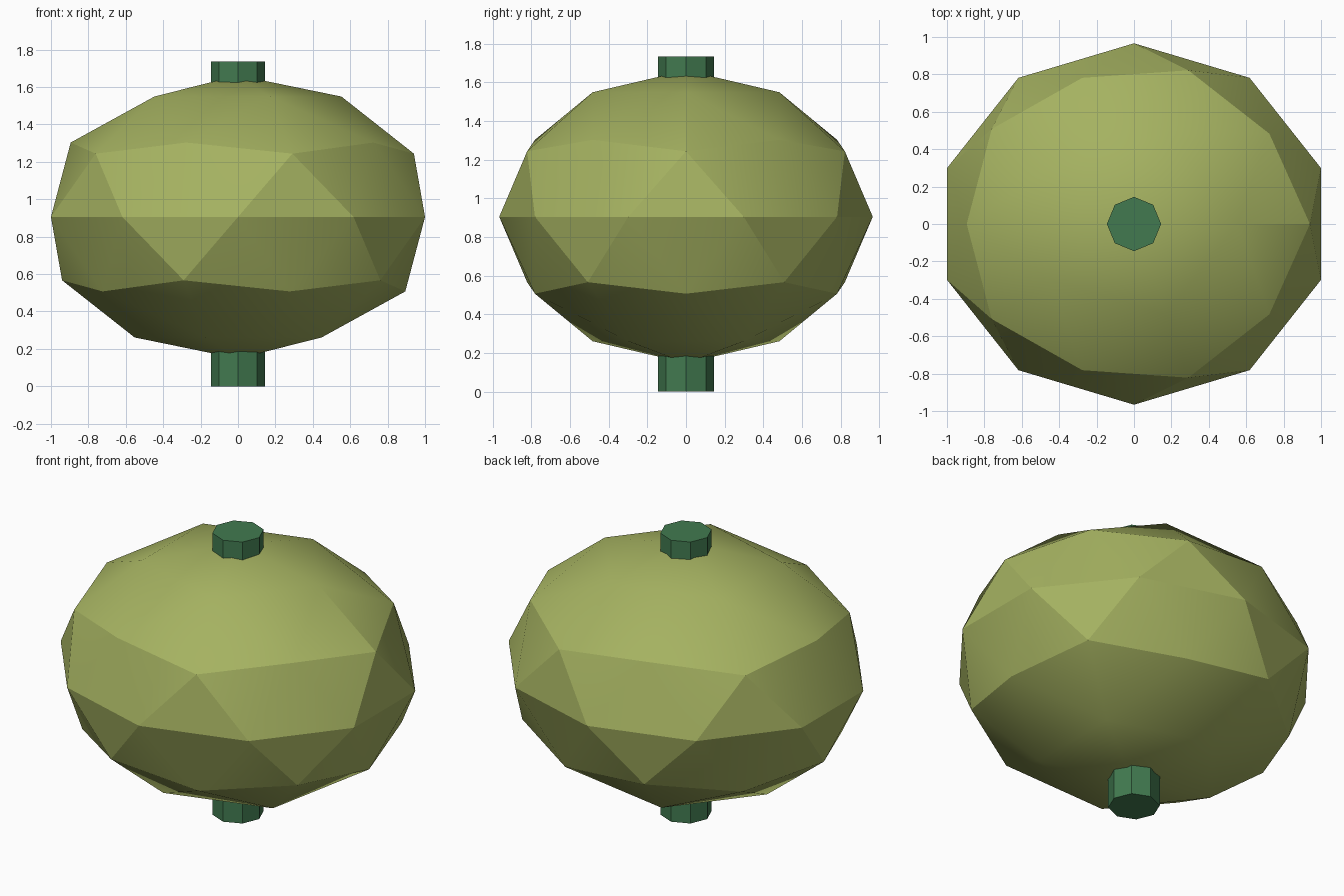
import bpy
from math import radians

cube = bpy.data.objects.get("Cube")
if cube:
    bpy.data.objects.remove(cube, do_unlink=True)


def make_material(name, rgb):
    mat = bpy.data.materials.new(name)
    mat.use_nodes = True
    color = (*rgb, 1.0)
    mat.diffuse_color = color
    mat.node_tree.nodes["Principled BSDF"].inputs["Base Color"].default_value = color
    return mat


def finish(name, mat):
    obj = bpy.context.object
    obj.name = name
    obj.data.name = name
    obj.data.materials.append(mat)
    return obj


olive = make_material("olive green", (0.376, 0.445, 0.119))
dark_green = make_material("dark green", (0.054, 0.195, 0.08))

# Squashed faceted body, its gentlest creases softened
bpy.ops.mesh.primitive_ico_sphere_add(subdivisions=2, radius=1, location=(0, 0, 0.905))
body = finish("body", olive)
body.scale = (1.0515, 0.966, 0.757)
bpy.ops.object.transform_apply(location=False, rotation=False, scale=True)
bpy.ops.object.shade_smooth_by_angle(angle=radians(20))

# Eight-sided stem running through the body
STEM_TOP = 1.735
bpy.ops.mesh.primitive_cylinder_add(vertices=8, radius=0.145, depth=STEM_TOP,
                                    location=(0, 0, STEM_TOP / 2))
finish("stem", dark_green)
